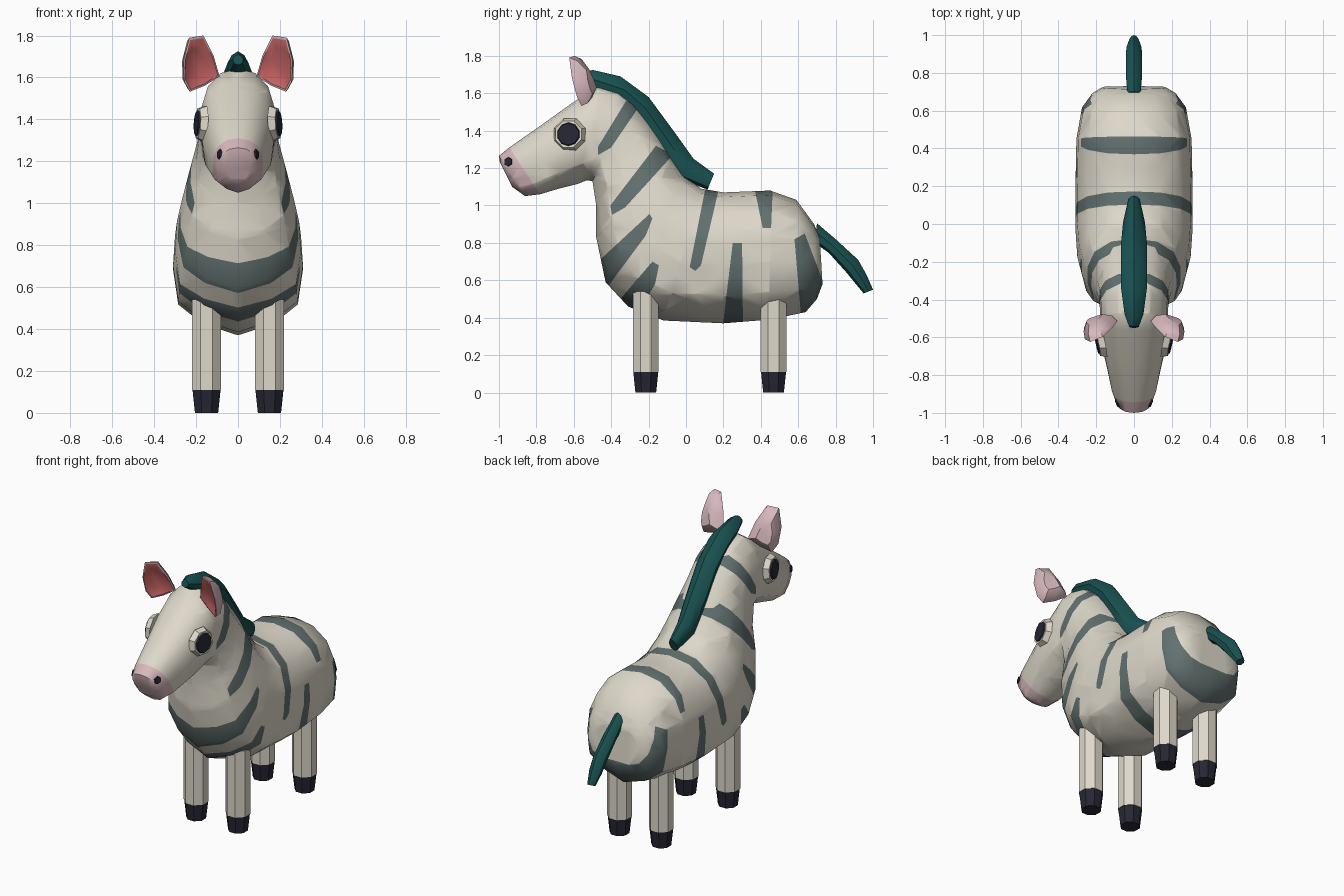
import bpy, bmesh, math
from mathutils import Vector
from mathutils.bvhtree import BVHTree

cube = bpy.data.objects.get("Cube")
if cube:
    bpy.data.objects.remove(cube, do_unlink=True)


def material(name, rgb):
    m = bpy.data.materials.new(name)
    m.use_nodes = True
    col = (*rgb, 1.0)
    m.diffuse_color = col
    bsdf = next(n for n in m.node_tree.nodes if n.type == 'BSDF_PRINCIPLED')
    bsdf.inputs["Base Color"].default_value = col
    bsdf.inputs["Roughness"].default_value = 0.8
    return m


CREAM = material("cream", (0.73, 0.69, 0.59))
STRIPE = material("grey_green_stripe", (0.12, 0.165, 0.16))
PINK = material("soft_pink", (0.68, 0.48, 0.51))
RED = material("inner_ear_red", (0.60, 0.13, 0.13))
TEAL = material("dark_teal", (0.010, 0.085, 0.085))
DARK = material("dark_navy", (0.02, 0.02, 0.035))


def finish(name, bm, mats, angle=40):
    bmesh.ops.recalc_face_normals(bm, faces=bm.faces[:])
    me = bpy.data.meshes.new(name)
    bm.to_mesh(me)
    bm.free()
    for m in mats:
        me.materials.append(m)
    me.shade_smooth()
    me.set_sharp_from_angle(angle=math.radians(angle))
    ob = bpy.data.objects.new(name, me)
    bpy.context.collection.objects.link(ob)
    return ob


def loft(rings, half, pink_from=None):
    """Skin rings given as (top y, top z, bottom y, bottom z, half width)."""
    section = half + [(-u, v) for u, v in reversed(half[1:-1])]
    bm = bmesh.new()
    rows = []
    for ty, tz, by, bz, w in rings:
        t, b = Vector((0, ty, tz)), Vector((0, by, bz))
        rows.append([bm.verts.new((t + b) / 2 + (t - b) * v / 2 + Vector((u * w, 0, 0)))
                     for u, v in section])
    n = len(section)
    for i, (r, q) in enumerate(zip(rows, rows[1:])):
        for k in range(n):
            f = bm.faces.new((r[k], r[(k + 1) % n], q[(k + 1) % n], q[k]))
            f.material_index = 2 if pink_from is not None and i >= pink_from else 0
    bm.faces.new(rows[0])
    f = bm.faces.new(rows[-1])
    f.material_index = 2 if pink_from is not None else 0
    return bm


def paint_polygon(bm, poly, index):
    """Cut a convex side-view polygon through the mesh and colour its inside."""
    mid = sum((Vector((0, *p)) for p in poly), Vector()) / len(poly)
    faces = bm.faces[:]
    for p, q in zip(poly, poly[1:] + poly[:1]):
        co, d = Vector((0, *p)), Vector((0, q[0] - p[0], q[1] - p[1]))
        no = Vector((0, -d.z, d.y)).normalized()
        if (mid - co).dot(no) < 0:
            no = -no
        geom = set(faces)
        for f in faces:
            geom.update(f.edges)
            geom.update(f.verts)
        out = bmesh.ops.bisect_plane(bm, geom=list(geom), dist=1e-5, plane_co=co, plane_no=no)
        faces = [f for f in out["geom"] if isinstance(f, bmesh.types.BMFace)
                 and (f.calc_center_median() - co).dot(no) > 0]
    for f in faces:
        f.material_index = index


# Body, neck and head in one skin, from rump to nose
BODY_HALF = [(0, -1), (.55, -.84), (.92, -.58), (1, -.1), (.97, .3), (.8, .68), (.45, .93), (0, 1)]
body_rings = [
    (.715, .83, .73, .58, .17), (.685, .90, .70, .50, .22), (.59, 1.03, .64, .43, .275),
    (.45, 1.08, .45, .39, .305), (.20, 1.07, .20, .37, .31), (.08, 1.09, -.12, .385, .31),
    (-.01, 1.16, -.31, .46, .30), (-.07, 1.25, -.43, .59, .275), (-.13, 1.35, -.48, .83, .235),
    (-.20, 1.45, -.48, 1.0, .20), (-.28, 1.55, -.50, 1.13, .185), (-.36, 1.61, -.53, 1.135, .18),
    (-.47, 1.64, -.58, 1.115, .18), (-.62, 1.54, -.68, 1.09, .17), (-.78, 1.425, -.73, 1.075, .145),
    (-.945, 1.31, -.78, 1.06, .12), (-1.0, 1.265, -.86, 1.05, .095), (-.995, 1.23, -.93, 1.10, .055)]
bm = loft(body_rings, BODY_HALF, pink_from=15)
bmesh.ops.recalc_face_normals(bm, faces=bm.faces[:])
bmesh.ops.triangulate(bm, faces=bm.faces[:])
skin = BVHTree.FromBMesh(bm)

# Stripes, as side-view polygons (y, z)
stripes = [
    [(-.32, 1.56), (-.25, 1.53), (-.40, 1.31), (-.47, 1.27), (-.47, 1.315)],
    [(-.16, 1.32), (-.07, 1.27), (-.325, .99), (-.395, .95), (-.405, 1.0)],
    [(-.195, .955), (-.18, .93), (-.215, .84), (-.43, .55), (-.60, .58)],
    [(-.18, .70), (-.145, .68), (-.165, .58), (-.27, .40), (-.42, .42)],
    [(.115, 1.15), (.19, 1.15), (.08, .68), (.05, .65), (.02, .67)],
    [(.36, 1.12), (.465, 1.12), (.455, .88), (.41, .88)],
    [(.25, .80), (.30, .80), (.305, .30), (.19, .30)],
    [(.58, .82), (.635, .85), (.76, .52), (.62, .35)]]
for poly in stripes:
    paint_polygon(bm, poly, 1)
finish("body", bm, [CREAM, STRIPE, PINK], 50)

# Mane and tail
HAIR_HALF = [(0, -1), (.8, -.7), (1, .1), (.6, .7), (0, 1)]
mane_rings = [
    (-.54, 1.71, -.55, 1.66, .025), (-.50, 1.725, -.45, 1.60, .05), (-.35, 1.69, -.30, 1.53, .07),
    (-.20, 1.58, -.23, 1.44, .07), (-.06, 1.39, -.14, 1.29, .068), (.04, 1.25, -.03, 1.14, .058),
    (.15, 1.17, .115, 1.085, .03)]
finish("mane", loft(mane_rings, HAIR_HALF), [TEAL])
tail_rings = [
    (.70, .905, .69, .80, .035), (.80, .82, .765, .745, .043), (.92, .71, .855, .645, .043),
    (.965, .63, .90, .59, .04), (1.0, .55, .95, .53, .025)]
finish("tail", loft(tail_rings, HAIR_HALF), [TEAL])


def disc(name, loc, normal, r1, r2, depth, sides, mat, spin=0.0):
    bm = bmesh.new()
    bmesh.ops.create_cone(bm, cap_ends=True, segments=sides, radius1=r1, radius2=r2, depth=depth)
    ob = finish(name, bm, [mat], 30)
    ob.location = loc
    rot = Vector(normal).to_track_quat('Z', 'Y')
    ob.rotation_euler = rot.to_euler()
    if spin:
        ob.rotation_euler.rotate_axis('Z', spin)
    return ob


# Ear outline (x, z); the outer edge leans forward
EAR = [(.088, 1.605), (.16, 1.56), (.23, 1.532), (.256, 1.58), (.26, 1.68),
       (.232, 1.79), (.165, 1.80), (.115, 1.70)]


def ear(name, s):
    bm = bmesh.new()
    c = Vector((.185, 0, 1.66))
    c.y = -.50 - .25 * (c.z - 1.53) - .45 * (c.x - .1)
    rim = [Vector((x, -.50 - .25 * (z - 1.53) - .45 * (x - .1), z)) for x, z in EAR]

    def ring(scale, off):
        pts = [c + (p - c) * scale + Vector(off) for p in rim]
        return [bm.verts.new((s * p.x, p.y, p.z)) for p in pts]
    # back shell, rim and sunken inner face
    rows = [ring(.5, (.03, .065, 0)), ring(.88, (.016, .035, 0)), ring(1, (0, 0, 0)),
            ring(.91, (0, -.003, 0)), ring(.6, (.008, .012, 0))]
    n = len(rim)
    for i, (a, b) in enumerate(zip(rows, rows[1:])):
        for k in range(n):
            f = bm.faces.new((a[k], a[(k + 1) % n], b[(k + 1) % n], b[k]))
            f.material_index = 1 if i == 3 else 0
    bm.faces.new(rows[0])
    bm.faces.new(rows[-1]).material_index = 1
    finish(name, bm, [PINK, RED])


for side, s in (("left", 1), ("right", -1)):
    ear(f"{side}_ear", s)
    # Eye: pale rim with a dark pupil
    n = Vector((s * .97, -.2, .06)).normalized()
    p = Vector((s * .176, -.625, 1.38))
    disc(f"{side}_eye_rim", p, n, .092, .076, .034, 8, CREAM, math.pi / 8)
    disc(f"{side}_pupil", p + n * .02, n, .064, .058, .009, 10, DARK)
    # Nostril plate laid on the snout
    loc, nor, _, _ = skin.find_nearest(Vector((s * .10, -.955, 1.235)))
    disc(f"{side}_nostril", loc + nor * .002, nor, .026, .022, .008, 6, DARK)
    # Legs and hooves
    for end, y in (("front", -.215), ("back", .468)):
        leg = disc(f"{end}_{side}_leg", (s * .15, y, .325), (0, 0, 1), .075, .075, .43, 8, CREAM, math.pi / 8)
        hoof = disc(f"{end}_{side}_hoof", (s * .15, y, .0575), (0, 0, 1), .06, .073, .115, 8, DARK, math.pi / 8)
